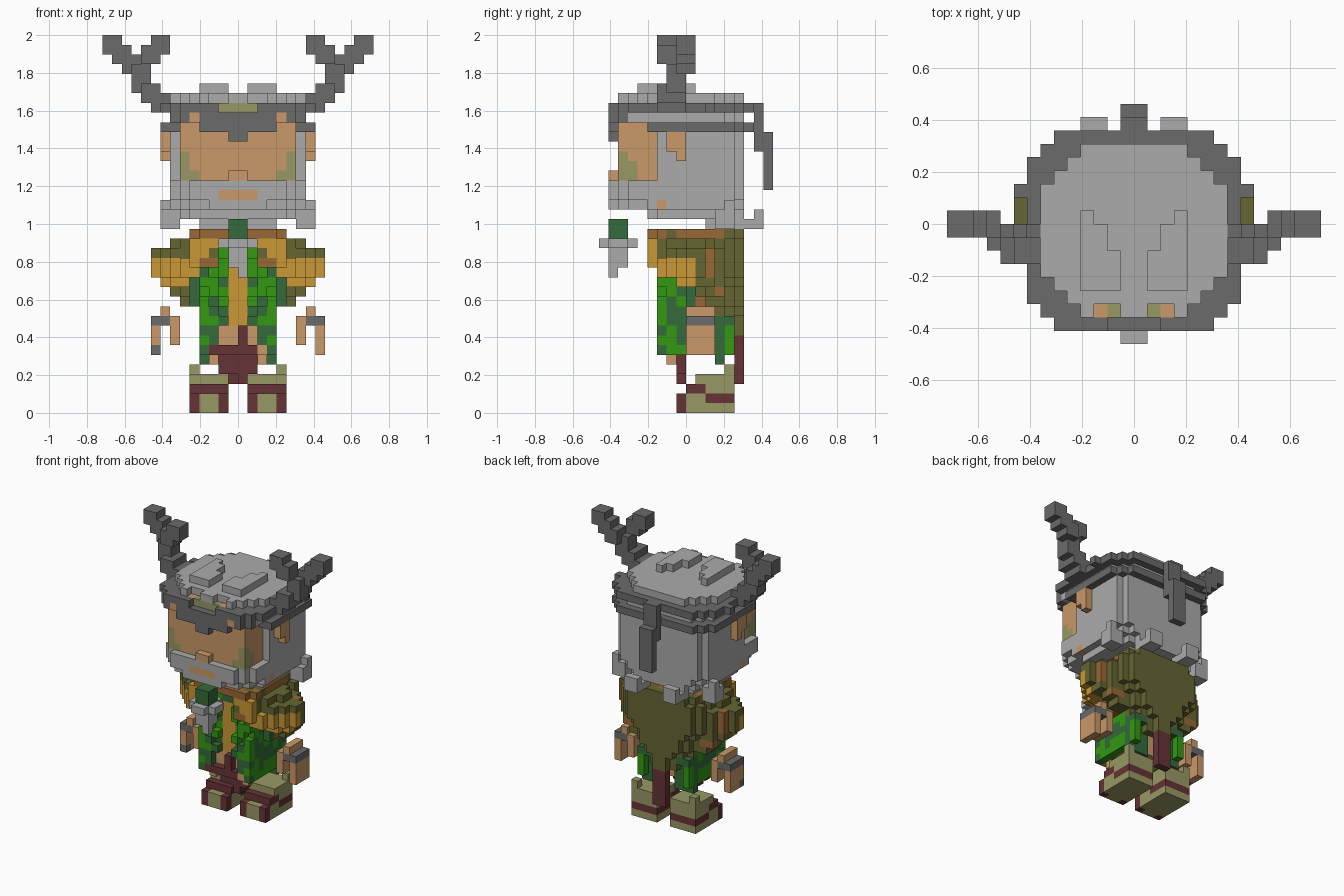
import bpy, random

if "Cube" in bpy.data.objects:
    bpy.data.objects.remove(bpy.data.objects["Cube"])
random.seed(4)
U = 2 / 39  # edge of one block

COLOURS = {
    "grey": (.67, .67, .67), "iron": (.42, .42, .42), "skin": (.79, .6, .41),
    "khaki": (.6, .6, .4), "maroon": (.4, .2, .21), "gold": (.79, .6, .21),
    "green": (.2, .42, .23), "leaf": (.2, .6, .07), "olive": (.4, .4, .2),
    "brown": (.6, .41, .21),
}
NAMES = list(COLOURS)
MATS = []
for name, rgb in COLOURS.items():
    m = bpy.data.materials.new(name)
    lin = [((c + .055) / 1.055) ** 2.4 for c in rgb] + [1]
    m.use_nodes = True
    m.diffuse_color = lin
    m.node_tree.nodes["Principled BSDF"].inputs["Base Color"].default_value = lin
    MATS.append(m)

FACES = {
    (1, 0, 0): [(1, 0, 0), (1, 1, 0), (1, 1, 1), (1, 0, 1)],
    (-1, 0, 0): [(0, 0, 0), (0, 0, 1), (0, 1, 1), (0, 1, 0)],
    (0, 1, 0): [(0, 1, 0), (0, 1, 1), (1, 1, 1), (1, 1, 0)],
    (0, -1, 0): [(0, 0, 0), (1, 0, 0), (1, 0, 1), (0, 0, 1)],
    (0, 0, 1): [(0, 0, 1), (1, 0, 1), (1, 1, 1), (0, 1, 1)],
    (0, 0, -1): [(0, 0, 0), (0, 1, 0), (1, 1, 0), (1, 0, 0)],
}
taken = set()  # blocks already used by an earlier part


def box(cells, mat, x, y, z, front=0, back=0, mirror=True):
    """Fill a block range; front/back step the outer corners; None erases."""
    for i in range(*x):
        for j in range(*y):
            for k in range(*z):
                side = x[1] - 1 - i
                if side + j - y[0] < front or side + y[1] - 1 - j < back:
                    continue
                c = random.choice(mat) if isinstance(mat, list) else mat
                for s in ((i, -1 - i) if mirror else (i,)):
                    if c is None:
                        cells.pop((s, j, k), None)
                    else:
                        cells[s, j, k] = c


def build(name, cells):
    """Make one mesh from the outer faces of the blocks."""
    cells = {p: c for p, c in cells.items() if p not in taken}
    taken.update(cells)
    verts, faces, mats = {}, [], []
    for (i, j, k), c in cells.items():
        for (a, b, d), quad in FACES.items():
            if (i + a, j + b, k + d) not in cells:
                faces.append([verts.setdefault((i + p, j + q, k + r), len(verts))
                              for p, q, r in quad])
                mats.append(c)
    me = bpy.data.meshes.new(name)
    me.from_pydata([(p * U, q * U, r * U) for p, q, r in verts], [], faces)
    used = [n for n in NAMES if n in mats]
    for n in used:
        me.materials.append(MATS[NAMES.index(n)])
    for poly, c in zip(me.polygons, mats):
        poly.material_index = used.index(c)
    bpy.context.collection.objects.link(bpy.data.objects.new(name, me))


# Shoes
shoes = {}
box(shoes, "khaki", (1, 5), (0, 5), (0, 3))
box(shoes, "khaki", (1, 5), (1, 5), (3, 4))
box(shoes, "khaki", (4, 5), (4, 5), (4, 5))
box(shoes, "maroon", (1, 5), (-1, 0), (0, 2))
box(shoes, "khaki", (2, 4), (-1, 0), (0, 2))
box(shoes, "maroon", (1, 5), (0, 2), (2, 3))
box(shoes, "maroon", (1, 5), (2, 5), (1, 2))
build("shoes", shoes)

# Helmet: bands, brim, nose guard, neck guard and crown
helmet = {}
box(helmet, "iron", (0, 8), (-4, 7), (29, 30), back=2)
box(helmet, "skin", (0, 6), (-6, 3), (29, 30))
box(helmet, "iron", (0, 4), (-8, -7), (29, 30))
box(helmet, "grey", (0, 7), (-7, 6), (30, 31), front=1, back=2)
box(helmet, "iron", (0, 7), (-8, -6), (30, 31), front=1)
box(helmet, "skin", (4, 5), (-8, -6), (30, 31))
box(helmet, "iron", (0, 8), (-8, 7), (31, 32), front=2, back=2)
box(helmet, None, (0, 2), (-8, -7), (31, 32))
box(helmet, "khaki", (0, 2), (-7, -6), (31, 32))
box(helmet, "skin", (2, 3), (-7, -6), (31, 32))
box(helmet, "iron", (8, 9), (2, 3), (31, 32))
box(helmet, "iron", (0, 1), (-8, -7), (28, 30))
box(helmet, "iron", (0, 1), (7, 8), (27, 32))
box(helmet, "iron", (0, 1), (8, 9), (23, 29))
box(helmet, "grey", (0, 7), (-7, 6), (32, 33), front=3, back=3)
box(helmet, None, (1, 3), (-7, -6), (32, 33))
box(helmet, "grey", (1, 4), (-5, -2), (33, 34))
box(helmet, "grey", (2, 4), (-2, 0), (33, 34))
box(helmet, "grey", (3, 4), (0, 1), (33, 34))
build("helmet", helmet)

# Head with face, beard and hair
head = {}
box(head, "grey", (0, 7), (-3, 6), (22, 30), back=1)
box(head, "grey", (0, 7), (-4, 6), (21, 22), back=2)
box(head, "grey", (0, 6), (-3, 6), (20, 21), back=2)
box(head, "skin", (0, 6), (-7, -3), (24, 30))
box(head, "khaki", (5, 6), (-7, -5), (24, 26))
box(head, "khaki", (5, 6), (-7, -6), (26, 27))
box(head, "khaki", (4, 5), (-7, -6), (24, 25))
box(head, "grey", (0, 7), (-7, -3), (22, 24), front=1)
box(head, "grey", (0, 5), (-8, -7), (22, 24))
box(head, "grey", (0, 3), (-8, -7), (21, 22))
box(head, "grey", (0, 6), (-7, -4), (21, 22), front=1)
box(head, "grey", (0, 5), (-4, -3), (20, 21))
box(head, "skin", (0, 2), (-8, -7), (22, 23))
box(head, "skin", (0, 1), (-8, -7), (24, 25))
box(head, "skin", (6, 7), (-3, -2), (21, 22))
box(head, "skin", (6, 7), (-2, 0), (27, 29))
box(head, "skin", (7, 8), (-2, 0), (27, 29))
box(head, "skin", (7, 8), (-1, 0), (26, 27))
box(head, "grey", (6, 8), (3, 5), (19, 21))
box(head, "grey", (7, 8), (4, 5), (21, 22))
box(head, "grey", (2, 4), (5, 8), (19, 20))
box(head, "grey", (2, 4), (7, 8), (20, 21))
box(head, "grey", (1, 4), (2, 4), (19, 20))
build("head", head)

# Beard tip with its green tie
tip = {}
box(tip, "green", (0, 1), (-8, -6), (18, 20))
box(tip, "grey", (0, 1), (-9, -5), (17, 18))
box(tip, "grey", (1, 2), (-8, -6), (17, 18))
box(tip, "grey", (0, 1), (-8, -6), (15, 17))
box(tip, "grey", (0, 1), (-8, -7), (14, 15), mirror=False)
build("beard_tip", tip)

# Cape, narrowing downwards
cape = {}
cloth = ["olive"] * 9 + ["brown"]
for k, half in zip(range(8, 19), (2, 2, 3, 4, 4, 5, 6, 6, 6, 6, 5)):
    box(cape, cloth, (0, half), (4, 6), (k, k + 1), back=1)
box(cape, cloth, (0, 4), (3, 4), (10, 19))
build("cape", cape)

# Shoulder armour and collar
shoulders = {}
mixed = ["olive", "olive", "brown", "gold"]
for k, inner, outer in ((14, 4, 9), (15, 3, 9), (16, 3, 9), (17, 2, 7)):
    box(shoulders, "olive", (inner, outer), (-2, 4), (k, k + 1), front=2, back=2)
    box(shoulders, mixed, (inner, 6), (-3, -1), (k, k + 1), front=1)
box(shoulders, ["olive", "brown"], (6, 8), (1, 3), (14, 17))
box(shoulders, ["olive", "olive", "brown"], (5, 8), (-1, 4), (13, 14), front=1, back=1)
box(shoulders, ["olive", "brown"], (4, 7), (1, 4), (12, 13), front=1)
box(shoulders, "olive", (4, 6), (2, 4), (11, 12))
box(shoulders, "gold", (5, 9), (-2, 1), (14, 16), front=2)
box(shoulders, "gold", (5, 8), (-1, 1), (13, 14), front=1)
box(shoulders, "gold", (4, 6), (-3, -1), (14, 16))
box(shoulders, "gold", (3, 4), (-3, -1), (16, 18))
box(shoulders, ["brown", "olive", "gold"], (2, 5), (-4, -3), (15, 18))
box(shoulders, "gold", (3, 4), (-4, -3), (16, 18))
box(shoulders, ["brown", "olive", "brown"], (0, 5), (-4, 4), (18, 19), front=1)
build("shoulder_armour", shoulders)

# Tunic, skirt panels and hanging cloths
foliage = ["green", "leaf"]
tunic = {}
box(tunic, foliage, (0, 4), (-2, 4), (9, 18))
box(tunic, foliage + ["leaf", None], (1, 4), (-3, -2), (9, 16))
box(tunic, ["brown", "green", "green"], (3, 5), (0, 4), (11, 15))
box(tunic, "gold", (0, 1), (-2, -1), (9, 16))
box(tunic, "skin", (0, 3), (-2, 3), (6, 9))
box(tunic, foliage, (2, 4), (-3, 0), (6, 9))
box(tunic, foliage, (3, 4), (0, 4), (6, 9))
box(tunic, "green", (1, 4), (3, 4), (5, 9))
box(tunic, "leaf", (3, 4), (4, 5), (6, 9))
box(tunic, "green", (2, 4), (4, 5), (9, 10))
box(tunic, "skin", (2, 3), (-2, -1), (5, 6))
box(tunic, "skin", (2, 3), (-3, -1), (6, 7))
box(tunic, "maroon", (0, 2), (-3, -1), (6, 7))
box(tunic, "maroon", (0, 2), (-1, 0), (4, 7))
box(tunic, "maroon", (0, 1), (-1, 0), (3, 4), mirror=False)
box(tunic, "maroon", (-3, -2), (-1, 0), (5, 6), mirror=False)
box(tunic, "maroon", (-3, -2), (-3, -1), (6, 7), mirror=False)
box(tunic, "maroon", (0, 1), (-3, -2), (7, 9), mirror=False)
box(tunic, "maroon", (0, 1), (5, 6), (3, 8))
build("tunic", tunic)

# Forearms with wrist bands
arms = {}
box(arms, "skin", (7, 8), (0, 3), (10, 11))
box(arms, "iron", (7, 9), (0, 3), (9, 10))
box(arms, "skin", (6, 7), (0, 3), (7, 10))
box(arms, "skin", (8, 9), (0, 3), (6, 9))
box(arms, "iron", (-9, -8), (0, 1), (6, 7), mirror=False)
build("forearms", arms)

# Forked antlers
antlers = {}
for x, y, z in (((7, 9), (-3, 0), (31, 33)), ((8, 10), (-3, 0), (32, 34)),
                ((9, 11), (-2, 0), (33, 36)), ((10, 12), (-1, 1), (35, 37)),
                ((11, 13), (-1, 1), (36, 38)), ((12, 14), (-1, 1), (37, 39)),
                ((8, 10), (-3, -1), (36, 38)), ((7, 9), (-3, -1), (37, 39))):
    box(antlers, "iron", x, y, z)
build("antlers", antlers)
